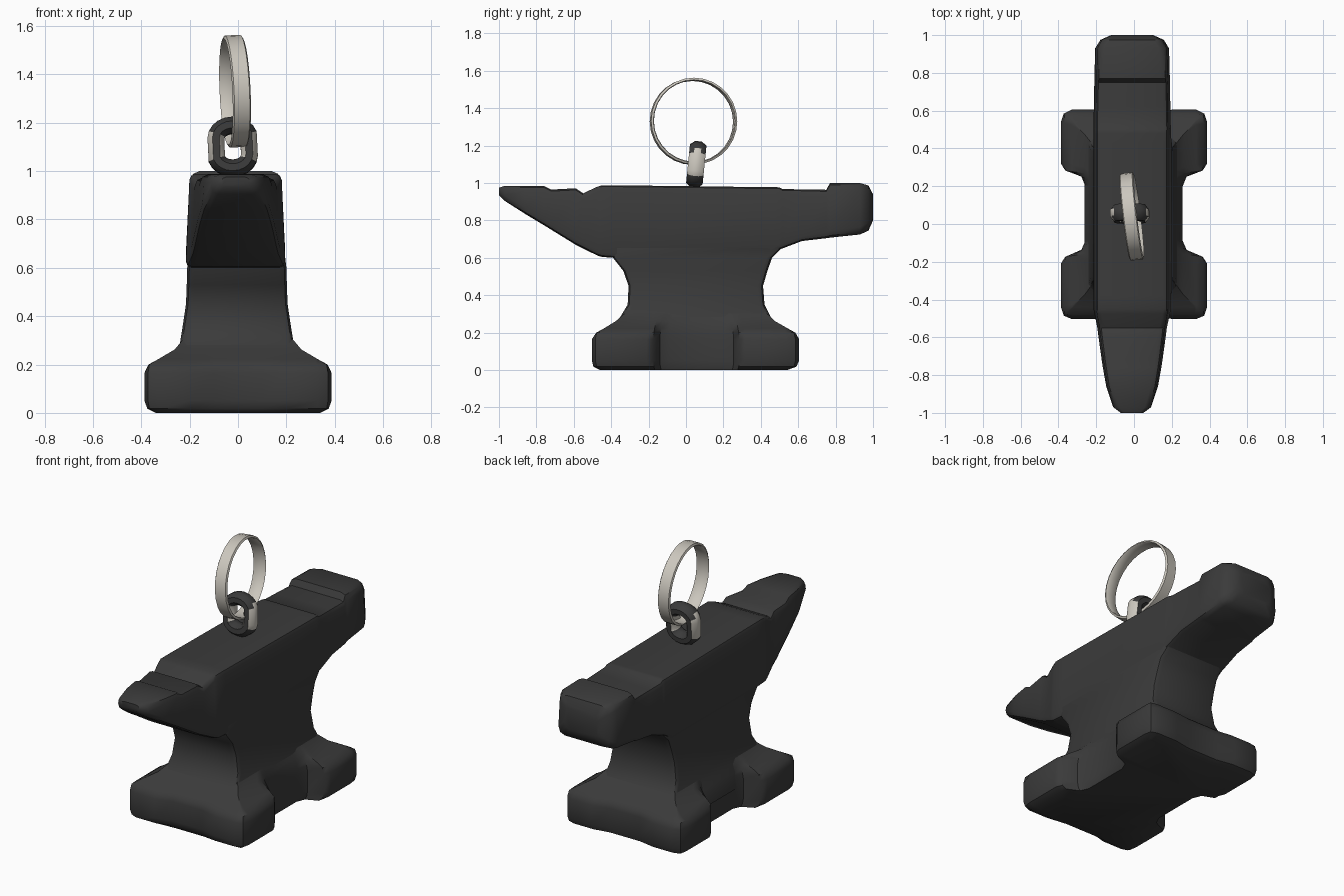
import bpy, bmesh, math
from mathutils import Matrix, Vector

if "Cube" in bpy.data.objects:
    bpy.data.objects.remove(bpy.data.objects["Cube"])


def material(name, rgb):
    m = bpy.data.materials.new(name)
    m.diffuse_color = (*rgb, 1)
    m.use_nodes = True
    m.node_tree.nodes["Principled BSDF"].inputs["Base Color"].default_value = m.diffuse_color
    return m


IRON = material("dark iron", (0.043, 0.043, 0.043))
STEEL = material("pale steel", (0.60, 0.57, 0.51))


def add_object(name, bm, mats, angle=40):
    bmesh.ops.remove_doubles(bm, verts=bm.verts, dist=0.0005)
    bmesh.ops.recalc_face_normals(bm, faces=bm.faces)
    me = bpy.data.meshes.new(name)
    bm.to_mesh(me)
    bm.free()
    for m in mats:
        me.materials.append(m)
    ob = bpy.data.objects.new(name, me)
    bpy.context.collection.objects.link(ob)
    bpy.ops.object.select_all(action='DESELECT')
    ob.select_set(True)
    bpy.context.view_layer.objects.active = ob
    bpy.ops.object.shade_smooth_by_angle(angle=math.radians(angle))
    return ob


def loft(rings, closed=False):
    """Skin a list of equal-length rings, capping the ends unless closed."""
    bm = bmesh.new()
    vr = [[bm.verts.new(p) for p in r] for r in rings]
    n = len(vr[0])
    pairs = list(zip(vr, vr[1:])) + ([(vr[-1], vr[0])] if closed else [])
    for a, b in pairs:
        for i in range(n):
            j = (i + 1) % n
            bm.faces.new((a[i], a[j], b[j], b[i]))
    if not closed:
        bm.faces.new(vr[0])
        bm.faces.new(vr[-1])
    return bm


def rounded_rect(u0, u1, v0, v1, c):
    """Rectangle with three points on each rounded corner."""
    c = min(c, 0.45 * (u1 - u0), 0.45 * (v1 - v0))
    pts = []
    for k, (u, v) in enumerate([(u1 - c, v1 - c), (u0 + c, v1 - c),
                                (u0 + c, v0 + c), (u1 - c, v0 + c)]):
        for s in range(3):
            a = math.pi / 2 * (k + s / 2)
            pts.append((u + c * math.cos(a), v + c * math.sin(a)))
    return pts


# Horn, working face and heel: sections along y (y, half width, bottom, top, corner)
sections = [
    (-1.0, 0.06, 0.935, 0.975, 0.02), (-0.97, 0.10, 0.905, 0.985, 0.03),
    (-0.86, 0.135, 0.835, 0.985, 0.03), (-0.76, 0.152, 0.775, 0.985, 0.03),
    (-0.72, 0.158, 0.75, 0.965, 0.03), (-0.59, 0.175, 0.67, 0.972, 0.03),
    (-0.55, 0.18, 0.65, 0.945, 0.03), (-0.475, 0.195, 0.613, 0.98, 0.025),
    (-0.45, 0.2, 0.605, 0.988, 0.025), (-0.38, 0.2, 0.60, 0.988, 0.025),
    (0.43, 0.2, 0.60, 0.978, 0.025), (0.48, 0.2, 0.635, 0.978, 0.025),
    (0.50, 0.2, 0.645, 0.977, 0.025), (0.515, 0.2, 0.65, 0.968, 0.025),
    (0.62, 0.198, 0.69, 0.966, 0.025), (0.75, 0.196, 0.705, 0.964, 0.03),
    (0.77, 0.196, 0.708, 1.0, 0.04), (0.93, 0.192, 0.725, 1.0, 0.04),
    (0.975, 0.165, 0.745, 0.987, 0.045), (1.0, 0.11, 0.80, 0.94, 0.04),
]
rings = []
for y, hw, z0, z1, c in sections:
    rings.append([(x * (1.03 - 0.08 * (z - z0) / (z1 - z0)) - 0.01, y, z)
                  for x, z in rounded_rect(-hw, hw, z0, z1, c)])
add_object("anvil_top", loft(rings), [IRON])

# Waist: sections up z (z, half width, front, back)
waist = [(0.12, 0.258, -0.45, 0.55), (0.22, 0.25, -0.43, 0.53),
         (0.27, 0.238, -0.36, 0.46), (0.35, 0.225, -0.312, 0.42),
         (0.45, 0.21, -0.307, 0.412), (0.53, 0.207, -0.335, 0.435),
         (0.60, 0.205, -0.39, 0.46), (0.66, 0.198, -0.40, 0.52)]
rings = [[(x - 0.005, y, z) for x, y in rounded_rect(-w, w, a, b, 0.03)]
         for z, w, a, b in waist]
add_object("anvil_waist", loft(rings), [IRON])

# Base with four feet: half outline, mirrored across x
half = [(0.10, -0.475), (0.20, -0.503), (0.33, -0.503), (0.372, -0.485),
        (0.387, -0.44), (0.387, -0.21), (0.365, -0.175), (0.28, -0.14),
        (0.258, -0.09), (0.258, 0.20), (0.28, 0.255), (0.365, 0.285),
        (0.387, 0.32), (0.387, 0.54), (0.372, 0.585), (0.33, 0.605),
        (0.20, 0.605), (0.10, 0.58)]
outline = half + [(-x, y) for x, y in reversed(half)]
# Levels (z, half width limit, front limit, back limit, scale)
levels = [(0.0, 0.34, -0.46, 0.54, 0.96), (0.018, 0.375, -0.495, 0.59, 0.985),
          (0.05, 0.4, -0.6, 0.7, 1.0), (0.165, 0.4, -0.6, 0.7, 1.0),
          (0.20, 0.37, -0.48, 0.585, 0.985), (0.222, 0.33, -0.44, 0.545, 0.97),
          (0.262, 0.262, -0.375, 0.475, 0.93), (0.31, 0.222, -0.32, 0.425, 0.85)]
rings = []
for z, w, a, b, s in levels:
    rings.append([(max(-w, min(w, x * s)),
                   max(a, min(b, 0.05 + (y - 0.05) * s)), z) for x, y in outline])
add_object("anvil_base", loft(rings), [IRON])

# Chain link: stretched ring standing on the face, with worn bright sides
rings = []
for i in range(20):
    t = 2 * math.pi * i / 20
    d = Vector((math.cos(t), 0, math.sin(t)))
    c = Vector((0.069 * d.x, 0, 0.054 * d.z + (0.035 if d.z > 0 else -0.035)))
    rings.append([c + d * (0.038 * math.cos(p)) + Vector((0, 0.048 * math.sin(p), 0))
                  for p in (2 * math.pi * (k + 0.5) / 8 for k in range(8))])
bm = loft(rings, closed=True)
bmesh.ops.recalc_face_normals(bm, faces=bm.faces)
for f in bm.faces:
    worn = abs(f.normal.x) > 0.75 and f.calc_center_median().z > -0.06
    f.material_index = int(worn)
bmesh.ops.transform(bm, verts=bm.verts, matrix=Matrix.Translation((-0.022, 0.055, 1.1))
                    @ Matrix.Rotation(-0.1, 4, 'X'))
add_object("chain_link", bm, [IRON, STEEL])

# Flat split ring passing through the link
rings = []
for i in range(28):
    t = 2 * math.pi * i / 28
    rings.append([(x, r * math.cos(t), r * math.sin(t)) for x, r in
                  [(-0.038, 0.221), (-0.032, 0.232), (0.032, 0.232),
                   (0.038, 0.221), (0.032, 0.217), (-0.032, 0.217)]])
bm = loft(rings, closed=True)
bmesh.ops.transform(bm, verts=bm.verts, matrix=Matrix.Translation((-0.012, 0.04, 1.33))
                    @ Matrix.Rotation(0.12, 4, 'Z') @ Matrix.Rotation(-0.045, 4, 'Y'))
add_object("key_ring", bm, [STEEL])
